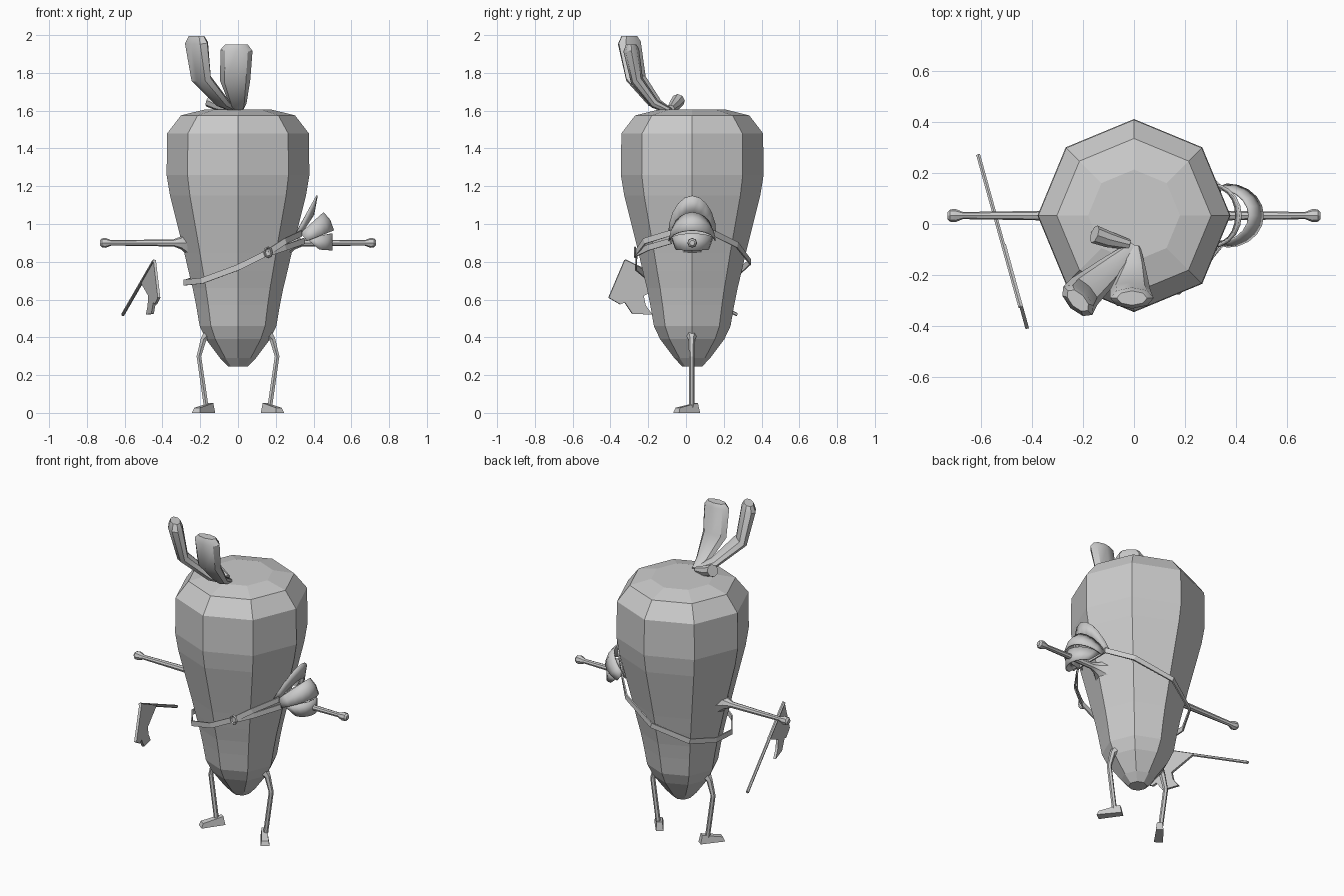
import bpy, bmesh, math
from mathutils import Vector

if "Cube" in bpy.data.objects:
    bpy.data.objects.remove(bpy.data.objects["Cube"])

grey = bpy.data.materials.new("plain grey")
grey.diffuse_color = (0.6, 0.6, 0.6, 1)
grey.use_nodes = True
grey.node_tree.nodes["Principled BSDF"].inputs["Base Color"].default_value = grey.diffuse_color
CY = 0.033  # depth of the body axis


def finish(name, bm, smooth=None, thickness=0):
    bmesh.ops.recalc_face_normals(bm, faces=bm.faces)
    me = bpy.data.meshes.new(name)
    bm.to_mesh(me)
    bm.free()
    ob = bpy.data.objects.new(name, me)
    bpy.context.collection.objects.link(ob)
    me.materials.append(grey)
    if thickness:
        mod = ob.modifiers.new("thickness", 'SOLIDIFY')
        mod.thickness = thickness
        mod.offset = 0
    if smooth:
        bpy.ops.object.select_all(action='DESELECT')
        ob.select_set(True)
        bpy.context.view_layer.objects.active = ob
        bpy.ops.object.shade_smooth_by_angle(angle=math.radians(smooth))
    return ob


def loft(name, pts, radii, side, sides=8, phase=0, closed=False, smooth=None):
    """Sweep an ellipse (half width along side, half thickness) along points."""
    bm = bmesh.new()
    pts = [Vector(p) for p in pts]
    n = len(pts)
    rings = []
    for i, p in enumerate(pts):
        a = pts[i - 1] if closed else pts[max(i - 1, 0)]
        b = pts[(i + 1) % n] if closed else pts[min(i + 1, n - 1)]
        t = (b - a).normalized()
        u = Vector(side)
        u = (u - t * u.dot(t)).normalized()
        v = t.cross(u)
        ru, rv = radii[i]
        ring = []
        for k in range(sides):
            ang = phase + 2 * math.pi * k / sides
            ring.append(bm.verts.new(p + u * ru * math.cos(ang) + v * rv * math.sin(ang)))
        rings.append(ring)
    for i in range(n if closed else n - 1):
        r, s = rings[i], rings[(i + 1) % n]
        for k in range(sides):
            j = (k + 1) % sides
            bm.faces.new((r[k], r[j], s[j], s[k]))
    if not closed:
        bm.faces.new(rings[0])
        bm.faces.new(rings[-1])
    return finish(name, bm, smooth)


def round_loft(name, pts, radii, side, **kw):
    return loft(name, pts, [(r, r) for r in radii], side, **kw)


def strap(name, pts, closed=False):
    return loft(name, pts, [(0.022, 0.006)] * len(pts), (0, 0, 1), sides=4,
                phase=math.pi / 4, closed=closed)


def arch(name, rows, segments=10):
    """Thin shell over the arm; each row is (low x, low z, top x, top z, half width)."""
    bm = bmesh.new()
    grid = []
    for x0, z0, x1, z1, w in rows:
        line = []
        for k in range(segments + 1):
            a = math.pi * k / segments
            s = math.sin(a)
            line.append(bm.verts.new((x0 + (x1 - x0) * s, CY + w * math.cos(a), z0 + (z1 - z0) * s)))
        grid.append(line)
    for r, s in zip(grid, grid[1:]):
        for k in range(segments):
            bm.faces.new((r[k], r[k + 1], s[k + 1], s[k]))
    return finish(name, bm, smooth=30, thickness=0.008)


# Eight-sided tapering body
profile = [(0.052, 0.245), (0.095, 0.29), (0.17, 0.39), (0.203, 0.46), (0.222, 0.57),
           (0.24, 0.66), (0.262, 0.75), (0.285, 0.85), (0.31, 0.95), (0.335, 1.05),
           (0.36, 1.15), (0.378, 1.26), (0.375, 1.48), (0.302, 1.575), (0.18, 1.605)]
round_loft("body", [(0, CY, z) for r, z in profile], [r for r, z in profile], (1, 0, 0))

for s, label in ((-1, "left"), (1, "right")):
    # Arm flaring out of the body, with a small knob hand
    arm = [(0.25, 0.085), (0.30, 0.035), (0.34, 0.019), (0.67, 0.014),
           (0.70, 0.026), (0.72, 0.024), (0.73, 0.014)]
    round_loft(label + "_arm", [(s * x, CY, 0.90) for x, r in arm], [r for x, r in arm],
               (0, 0, 1), smooth=30)
    # Bent leg
    leg = [(0.14, 0.43, 0.04), (0.182, 0.39, 0.018), (0.207, 0.30, 0.014), (0.168, 0.03, 0.014)]
    round_loft(label + "_leg", [(s * x, 0.03, z) for x, z, r in leg], [r for x, z, r in leg],
               (0, 1, 0), sides=6)
    # Wedge foot, splayed outwards
    bm = bmesh.new()
    bmesh.ops.create_cube(bm, size=1)
    d, w = Vector((0.6 * s, -0.8, 0)), Vector((0.8, 0.6 * s, 0))
    for v in bm.verts:
        toe, top = v.co.x > 0, v.co.z > 0
        along = v.co.x * 0.143 * (0.85 if top else 1)
        across = v.co.y * (0.052 if toe else 0.042) * (0.75 if top else 1)
        z = (0.027 if toe else 0.052) if top else 0
        v.co = Vector((s * 0.18, 0.005, z)) + d * along + w * across
    finish(label + "_foot", bm)

# Crown leaves
loft("tall_leaf",
     [(0, -0.09, 1.60), (-0.08, -0.165, 1.64), (-0.195, -0.265, 1.77),
      (-0.22, -0.30, 1.96), (-0.22, -0.30, 1.995)],
     [(0.025, 0.018), (0.05, 0.025), (0.073, 0.034), (0.08, 0.042), (0.055, 0.028)],
     (1, -1, 0), smooth=35)
loft("short_leaf",
     [(0, -0.09, 1.60), (0, -0.165, 1.635), (-0.015, -0.26, 1.76),
      (-0.008, -0.29, 1.92), (-0.008, -0.29, 1.95)],
     [(0.025, 0.018), (0.045, 0.025), (0.08, 0.034), (0.085, 0.042), (0.06, 0.028)],
     (1, 0, 0), smooth=35)
round_loft("leaf_stub", [(-0.02, -0.08, 1.61), (-0.10, -0.06, 1.63), (-0.155, -0.04, 1.655)],
           [0.02, 0.032, 0.036], (0, 0, 1), smooth=35)

# Layered shoulder guard
arch("guard_collar", [(0.30, 0.94, 0.418, 1.15, 0.125), (0.33, 0.94, 0.40, 1.05, 0.105)])
arch("guard_dome", [(0.33, 0.95, 0.45, 1.06, 0.105), (0.35, 0.93, 0.485, 1.02, 0.117),
                    (0.365, 0.91, 0.505, 0.965, 0.122)])
arch("guard_cuff", [(0.36, 0.925, 0.497, 0.95, 0.108), (0.43, 0.865, 0.497, 0.86, 0.085)])

# Diagonal belt around the body, with a second strand to the guard
strap("belt", [(0.335, -0.09, 0.95), (0.25, -0.22, 0.91), (0.16, -0.262, 0.85),
               (0, -0.265, 0.77), (-0.19, -0.18, 0.70), (-0.285, -0.04, 0.69),
               (-0.275, 0.10, 0.69), (-0.20, 0.25, 0.72), (0, 0.34, 0.80),
               (0.22, 0.27, 0.89), (0.335, 0.15, 0.95)], closed=True)
strap("belt_strand", [(0.16, -0.262, 0.845), (0.25, -0.20, 0.875), (0.35, -0.08, 0.91)])
buckle = [(0.16 + 0.02 * math.cos(k * math.pi / 4), -0.27, 0.85 + 0.026 * math.sin(k * math.pi / 4))
          for k in range(8)]
round_loft("buckle", buckle, [0.006] * 8, (0, 1, 0), sides=4, closed=True)

# Axe: thin handle and a ragged blade lying in the handle's upright plane
round_loft("axe_handle", [(-0.61, 0.27, 0.52), (-0.445, -0.325, 0.805)], [0.009, 0.009],
           (0, 0, 1), sides=6)
outline = [(-0.325, 0.81), (-0.41, 0.61), (-0.35, 0.575), (-0.325, 0.585), (-0.285, 0.525),
           (-0.18, 0.52), (-0.215, 0.57), (-0.225, 0.62), (-0.08, 0.69)]
bm = bmesh.new()
bm.faces.new([bm.verts.new((-0.44 - 0.275 * (y + 0.33), y, z)) for y, z in outline])
finish("axe_blade", bm, thickness=0.014)
